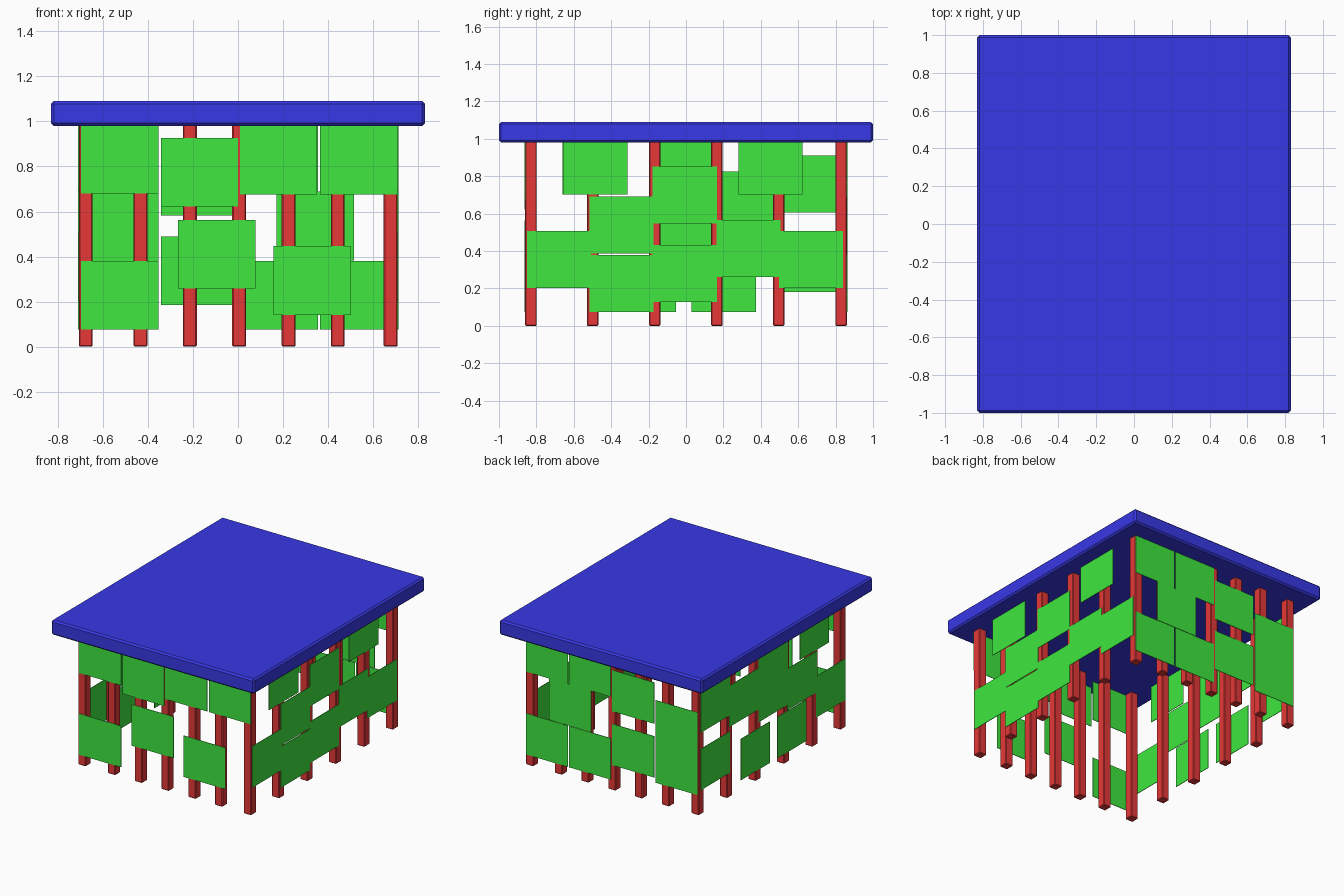
import bpy, bmesh
from mathutils import Vector

if "Cube" in bpy.data.objects:
    bpy.data.objects.remove(bpy.data.objects["Cube"])


def material(name, color):
    m = bpy.data.materials.new(name)
    m.diffuse_color = (*color, 1)
    m.use_nodes = True
    m.node_tree.nodes["Principled BSDF"].inputs["Base Color"].default_value = m.diffuse_color
    return m


RED = material("red", (0.8, 0.04, 0.04))
GREEN = material("green", (0.05, 0.8, 0.05))
BLUE = material("blue", (0.04, 0.04, 0.8))


def box(name, lo, hi, mat, bevel=0.0):
    lo, hi = Vector(lo), Vector(hi)
    bm = bmesh.new()
    bmesh.ops.create_cube(bm, size=1)
    bmesh.ops.scale(bm, vec=hi - lo, verts=bm.verts)
    bmesh.ops.translate(bm, vec=(lo + hi) / 2, verts=bm.verts)
    if bevel:
        bmesh.ops.bevel(bm, geom=bm.edges[:], offset=bevel, segments=1, affect='EDGES')
    me = bpy.data.meshes.new(name)
    bm.to_mesh(me)
    bm.free()
    me.materials.append(mat)
    ob = bpy.data.objects.new(name, me)
    bpy.context.collection.objects.link(ob)
    return ob


# Roof slab
ROOF_Z = 0.98
box("roof", (-0.83, -1, ROOF_Z), (0.83, 1, 1.09), BLUE, 0.012)

# Posts around the perimeter
POST_X = (-0.676, -0.433, -0.214, 0.005, 0.225, 0.443, 0.678)
POST_Y = (-0.829, -0.499, -0.167, 0.165, 0.496, 0.829)
H = 0.031


def post(name, x, y):
    box(name, (x - H, y - H, 0), (x + H, y + H, ROOF_Z + 0.005), RED, 0.005)


for i, x in enumerate(POST_X):
    post(f"front_post_{i}", x, POST_Y[0])
    post(f"back_post_{i}", x, POST_Y[-1])
for i, y in enumerate(POST_Y[1:-1]):
    post(f"left_post_{i}", POST_X[0], y)
    post(f"right_post_{i}", POST_X[-1], y)

# Wall panels: (start along the wall, bottom height)
PW, PH, T = 0.343, 0.305, 0.004
FRONT = [(-0.697, 0.68), (-0.343, 0.622), (0.008, 0.676), (0.365, 0.676),
         (-0.266, 0.258), (-0.697, 0.075), (0.158, 0.141)]
BACK = [(-0.697, 0.15), (-0.697, 0.455), (-0.343, 0.583), (-0.343, 0.185),
        (0.012, 0.075), (0.363, 0.075), (0.172, 0.383), (0.012, 0.688), (0.363, 0.688)]
RIGHT = [(-0.655, 0.702), (-0.516, 0.387), (-0.85, 0.203), (-0.516, 0.075),
         (-0.178, 0.547), (-0.178, 0.128), (0.162, 0.262), (0.28, 0.702), (0.497, 0.203)]
LEFT = [(0.497, 0.605), (0.162, 0.52), (-0.178, 0.425), (-0.516, 0.387), (-0.85, 0.203),
        (0.497, 0.18), (0.03, 0.075), (-0.397, 0.075), (-0.66, 0.702), (-0.178, 0.688)]

for name, y, panels in (("front", -0.861, FRONT), ("back", 0.861, BACK)):
    for i, (x, z) in enumerate(panels):
        box(f"{name}_panel_{i}", (x, y - T / 2, z), (x + PW, y + T / 2, z + PH), GREEN)
for name, x, panels in (("left", -0.708, LEFT), ("right", 0.71, RIGHT)):
    for i, (y, z) in enumerate(panels):
        box(f"{name}_panel_{i}", (x - T / 2, y, z), (x + T / 2, y + PW, z + PH), GREEN)
